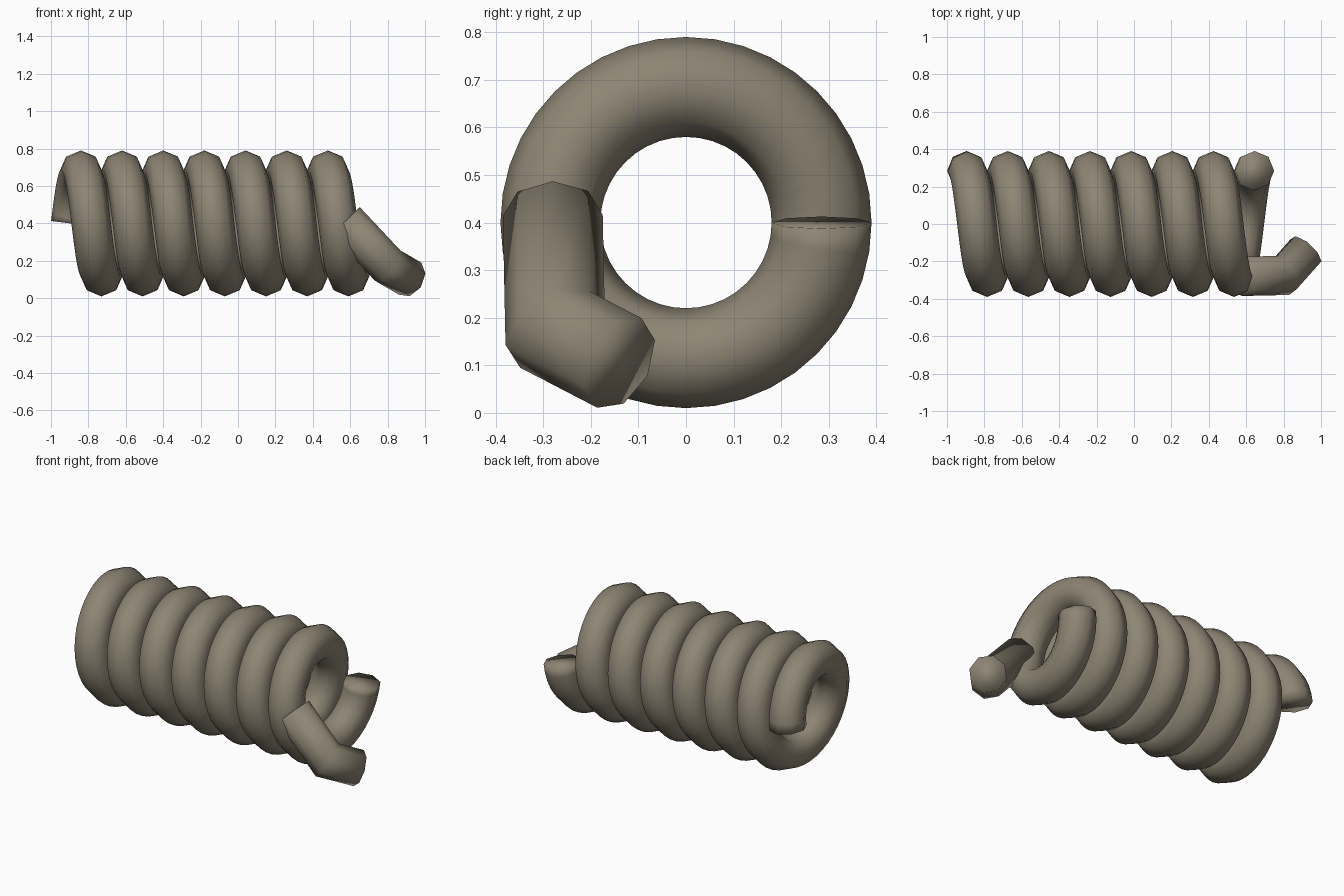
import bpy, bmesh
from math import cos, sin, pi
from mathutils import Vector

if "Cube" in bpy.data.objects:
    bpy.data.objects.remove(bpy.data.objects["Cube"])

SIDES = 8
TUBE = 0.105          # wire radius
COIL = 0.285          # helix radius
PITCH = 0.22
TURNS = 7
STEPS = 40            # rings per turn
START_X = -0.895
MID_Z = 0.4

mat = bpy.data.materials.new("dull brown metal")
mat.use_nodes = True
colour = (0.27, 0.235, 0.175, 1)
mat.diffuse_color = colour
mat.node_tree.nodes["Principled BSDF"].inputs["Base Color"].default_value = colour


def ring(centre, tangent, outward):
    """Octagonal section square to the tangent, one corner pointing outward."""
    t = tangent.normalized()
    n = (outward - t * outward.dot(t)).normalized()
    b = t.cross(n)
    angles = [2 * pi * i / SIDES for i in range(SIDES)]
    return [centre + TUBE * (n * cos(a) + b * sin(a)) for a in angles]


def slide(points, direction, centre, normal):
    """Move a section along a direction until it lies in a plane."""
    return [p + direction * ((centre - p).dot(normal) / direction.dot(normal))
            for p in points]


def loft(name, rings):
    """Skin a list of sections into a capped, smooth tube."""
    bm = bmesh.new()
    loops = [[bm.verts.new(p) for p in r] for r in rings]
    for a, b in zip(loops, loops[1:]):
        for i in range(SIDES):
            j = (i + 1) % SIDES
            bm.faces.new((a[i], a[j], b[j], b[i]))
    bm.faces.new(loops[0][::-1])
    bm.faces.new(loops[-1])
    bmesh.ops.recalc_face_normals(bm, faces=bm.faces)
    for f in bm.faces:
        f.smooth = True
    mesh = bpy.data.meshes.new(name)
    bm.to_mesh(mesh)
    bm.free()
    mesh.materials.append(mat)
    obj = bpy.data.objects.new(name, mesh)
    bpy.context.collection.objects.link(obj)
    return obj


# Coil: starts at the back, runs over the top to the front and round
coil_rings = []
for k in range(TURNS * STEPS + 1):
    a = 2 * pi * k / STEPS
    radial = Vector((0, cos(a), sin(a)))
    tangent = Vector((PITCH / (2 * pi), -COIL * sin(a), COIL * cos(a)))
    centre = Vector((START_X + PITCH * k / STEPS, 0, MID_Z)) + COIL * radial
    coil_rings.append(ring(centre, tangent, radial))
loft("coil", coil_rings)

# Bent leg leaving the front of the last turn
top, elbow, tip = (Vector(p) for p in (
    (0.575, -0.28, 0.415), (0.80, -0.275, 0.175), (0.92, -0.14, 0.105)))
d1 = (elbow - top).normalized()
d2 = (tip - elbow).normalized()
first = ring(top, d1, Vector((0, -1, 0)))
bend = slide(first, d1, elbow, d1 + d2)
last = slide(bend, d2, tip, d2)
loft("bent_leg", [first, bend, last])
